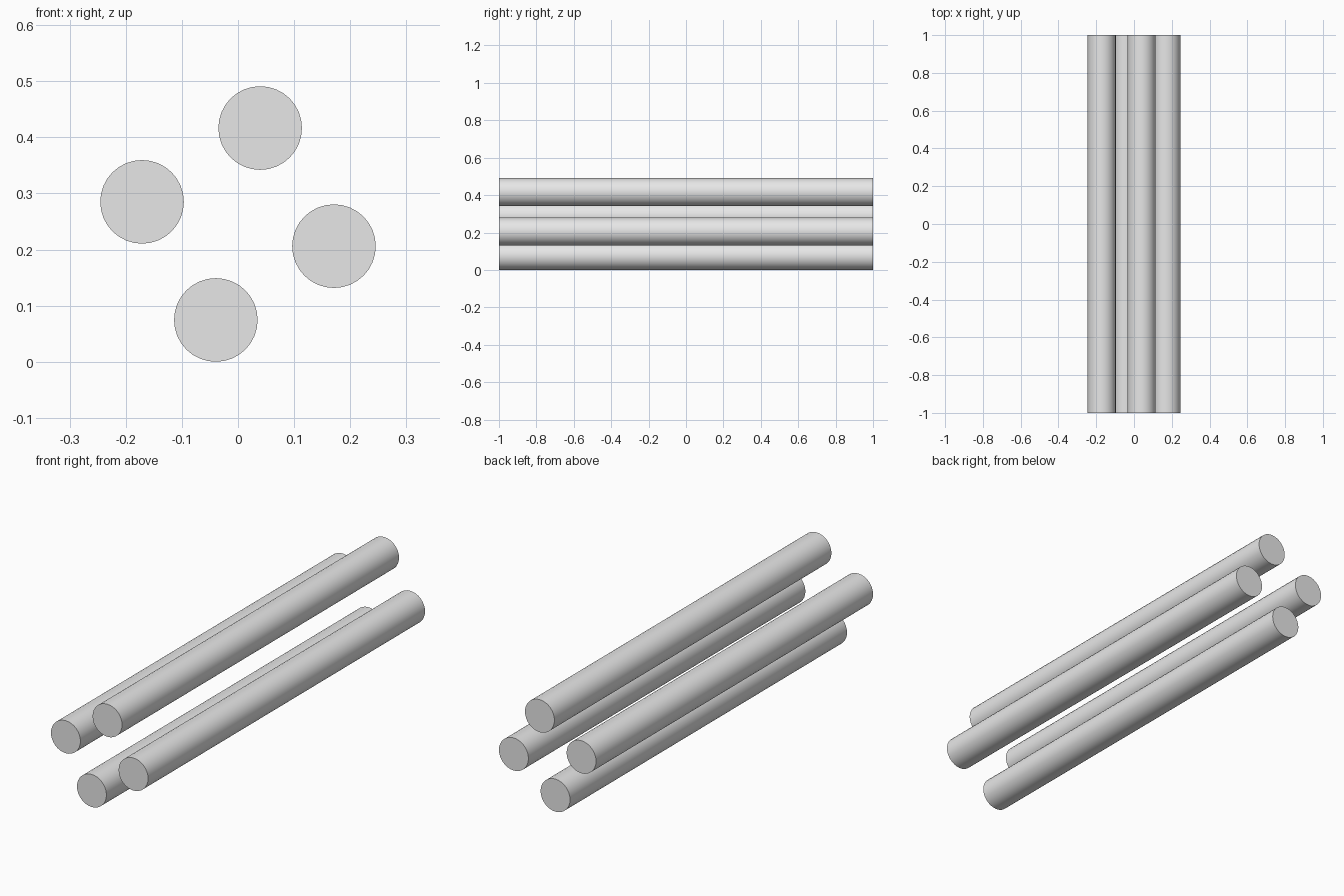
import bpy
import math

cube = bpy.data.objects.get("Cube")
if cube:
    bpy.data.objects.remove(cube, do_unlink=True)

ROD_RADIUS = 0.0745
ROD_LENGTH = 2.0
RING_RADIUS = 0.1755
RING_TILT = math.radians(77)
CENTRE_Z = RING_RADIUS * math.sin(RING_TILT) + ROD_RADIUS

# Plain grey finish shared by all rods
grey = bpy.data.materials.new("light_grey")
grey.use_nodes = True
grey.diffuse_color = (0.8, 0.8, 0.8, 1)
grey.node_tree.nodes["Principled BSDF"].inputs["Base Color"].default_value = (0.8, 0.8, 0.8, 1)


def add_rod(name, angle):
    """Solid round rod lying along y, placed on the ring at the given angle."""
    x = RING_RADIUS * math.cos(angle)
    z = CENTRE_Z + RING_RADIUS * math.sin(angle)
    bpy.ops.mesh.primitive_cylinder_add(
        vertices=32, radius=ROD_RADIUS, depth=ROD_LENGTH,
        location=(x, 0, z), rotation=(math.pi / 2, 0, 0))
    rod = bpy.context.object
    rod.name = name
    rod.data.materials.append(grey)
    bpy.ops.object.shade_smooth_by_angle(angle=math.radians(30))


# Four parallel rods, evenly spaced round a tilted square
for i, name in enumerate(("top_rod", "right_rod", "bottom_rod", "left_rod")):
    add_rod(name, RING_TILT + i * math.pi / 2)
